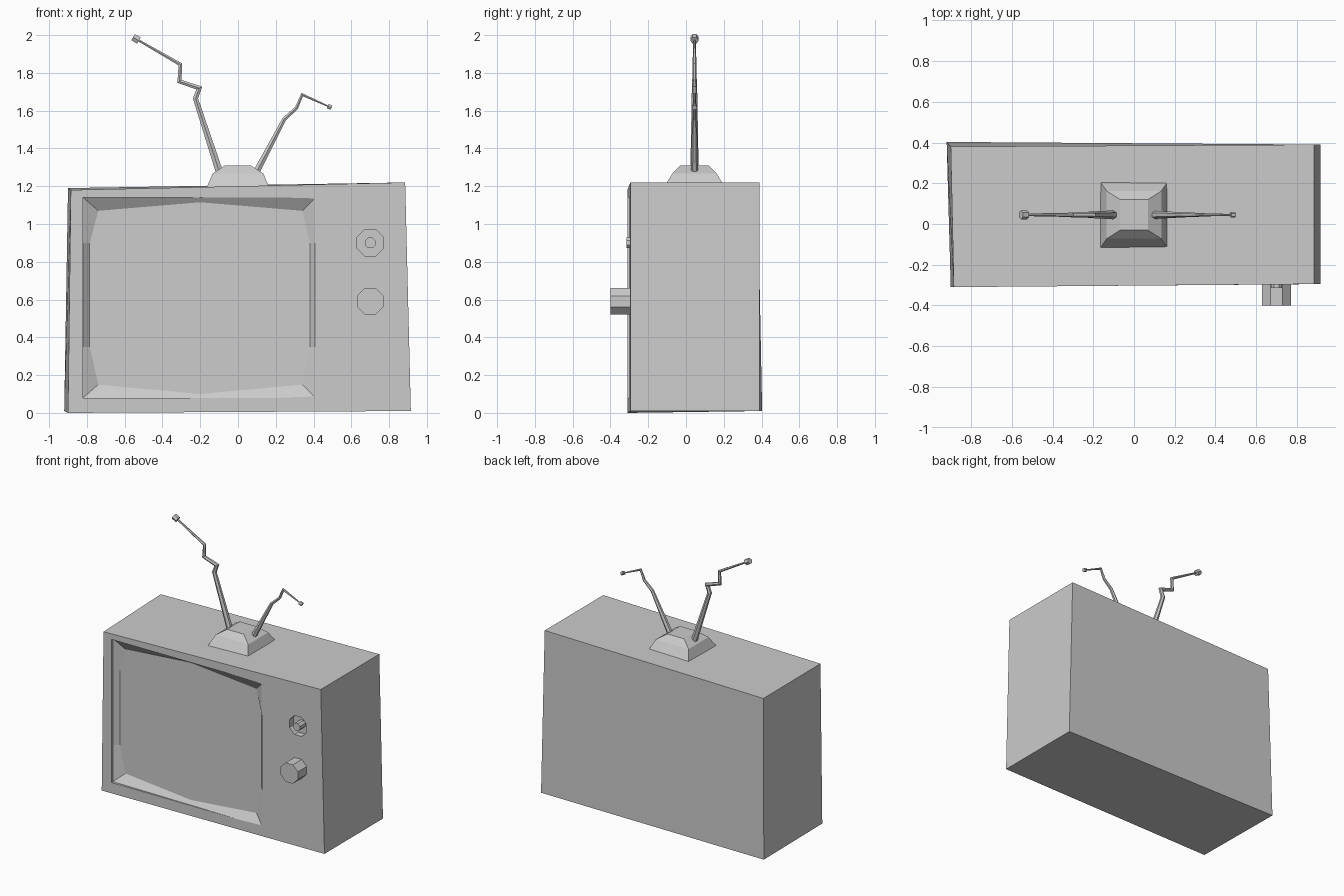
import bpy, bmesh, math
from mathutils import Vector

if "Cube" in bpy.data.objects:
    bpy.data.objects.remove(bpy.data.objects["Cube"])


def loft(name, rings):
    """Skin matching point rings together and cap both ends."""
    bm = bmesh.new()
    vr = [[bm.verts.new(p) for p in r] for r in rings]
    n = len(vr[0])
    for a, b in zip(vr, vr[1:]):
        for i in range(n):
            j = (i + 1) % n
            bm.faces.new((a[i], a[j], b[j], b[i]))
    bm.faces.new(vr[0])
    bm.faces.new(vr[-1])
    bmesh.ops.recalc_face_normals(bm, faces=bm.faces)
    me = bpy.data.meshes.new(name)
    bm.to_mesh(me)
    bm.free()
    ob = bpy.data.objects.new(name, me)
    bpy.context.collection.objects.link(ob)
    return ob


def octagon(x, y, z, r):
    return [(x + r * math.cos(a), y, z + r * math.sin(a))
            for a in (math.pi / 8 + k * math.pi / 4 for k in range(8))]


def front_y(x):
    return -0.302 - 0.0083 * x


def cut(target, cutter):
    cutter.hide_render = True
    cutter.display_type = 'WIRE'
    m = target.modifiers.new(cutter.name, 'BOOLEAN')
    m.operation = 'DIFFERENCE'
    m.solver = 'EXACT'
    m.object = cutter


# Slightly crooked cabinet
cabinet = loft("cabinet", [
    [(-0.90, -0.31, 0), (0.915, -0.295, 0.01), (0.915, 0.39, 0.01), (-0.92, 0.403, 0.01)],
    [(-0.885, -0.31, 1.18), (0.885, -0.295, 1.22), (0.885, 0.39, 1.22), (-0.90, 0.38, 1.19)]])

# Recessed screen with a bulging outline and sloped surround
inner = [(-0.74, 0.15), (-0.2, 0.10), (0.34, 0.15), (0.38, 0.35), (0.38, 0.90),
         (0.34, 1.07), (-0.2, 1.115), (-0.74, 1.07), (-0.785, 0.90), (-0.785, 0.35)]
outer = [(-0.82, 0.08), (-0.2, 0.08), (0.41, 0.08), (0.41, 0.35), (0.41, 0.90),
         (0.41, 1.14), (-0.2, 1.14), (-0.82, 1.14), (-0.82, 0.90), (-0.82, 0.35)]
cut(cabinet, loft("screen_cutter", [
    [(x, -0.4, z) for x, z in outer],
    [(x, front_y(x) + 0.003, z) for x, z in outer],
    [(x, front_y(x) + 0.035, z) for x, z in inner]]))

# Empty dial socket with its bare shaft, and the remaining dial
cut(cabinet, loft("socket_cutter", [octagon(0.70, y, 0.90, 0.076) for y in (-0.4, -0.25)]))
loft("dial_shaft", [octagon(0.70, y, 0.90, 0.03) for y in (-0.315, -0.245)])
loft("dial", [octagon(0.70, y, 0.59, 0.076) for y in (-0.40, -0.28)])

# Antenna base
loft("antenna_base", [
    [(sx * hx, 0.045 + sy * hy, z) for sx, sy in ((-1, -1), (1, -1), (1, 1), (-1, 1))]
    for hx, hy, z in ((0.165, 0.162, 1.195), (0.134, 0.117, 1.267), (0.068, 0.075, 1.31))])


# Bent, tapering antennas with tip caps
def antenna(side, path, r0, r1, tip_r):
    pts = [Vector((x, 0.045, z)) for x, z in path]
    dirs = [(b - a).normalized() for a, b in zip(pts, pts[1:])]
    length = [0]
    for a, b in zip(pts, pts[1:]):
        length.append(length[-1] + (b - a).length)

    def ring(c, d, r, stretch=1):
        n = Vector((-d.z, 0, d.x))
        return [c + n * (r * stretch * math.sin(k * math.pi / 3))
                + Vector((0, r * math.cos(k * math.pi / 3), 0)) for k in range(6)]

    rings = []
    for i, p in enumerate(pts):
        a, b = dirs[max(i - 1, 0)], dirs[min(i, len(dirs) - 1)]
        d = (a + b).normalized()
        rings.append(ring(p, d, r0 + (r1 - r0) * length[i] / length[-1],
                          min(1.4, 1 / d.dot(a))))
    loft(side + "_antenna", rings)
    d = dirs[-1]
    loft(side + "_antenna_tip", [ring(pts[-1] + d * (s * tip_r * 0.8), d, tip_r)
                                 for s in (-1, 1)])


antenna("left", [(-0.10, 1.28), (-0.225, 1.665), (-0.205, 1.72), (-0.31, 1.755),
                 (-0.305, 1.845), (-0.54, 1.98)], 0.022, 0.006, 0.022)
antenna("right", [(0.10, 1.28), (0.245, 1.555), (0.31, 1.615), (0.34, 1.685),
                  (0.485, 1.62)], 0.02, 0.004, 0.014)
